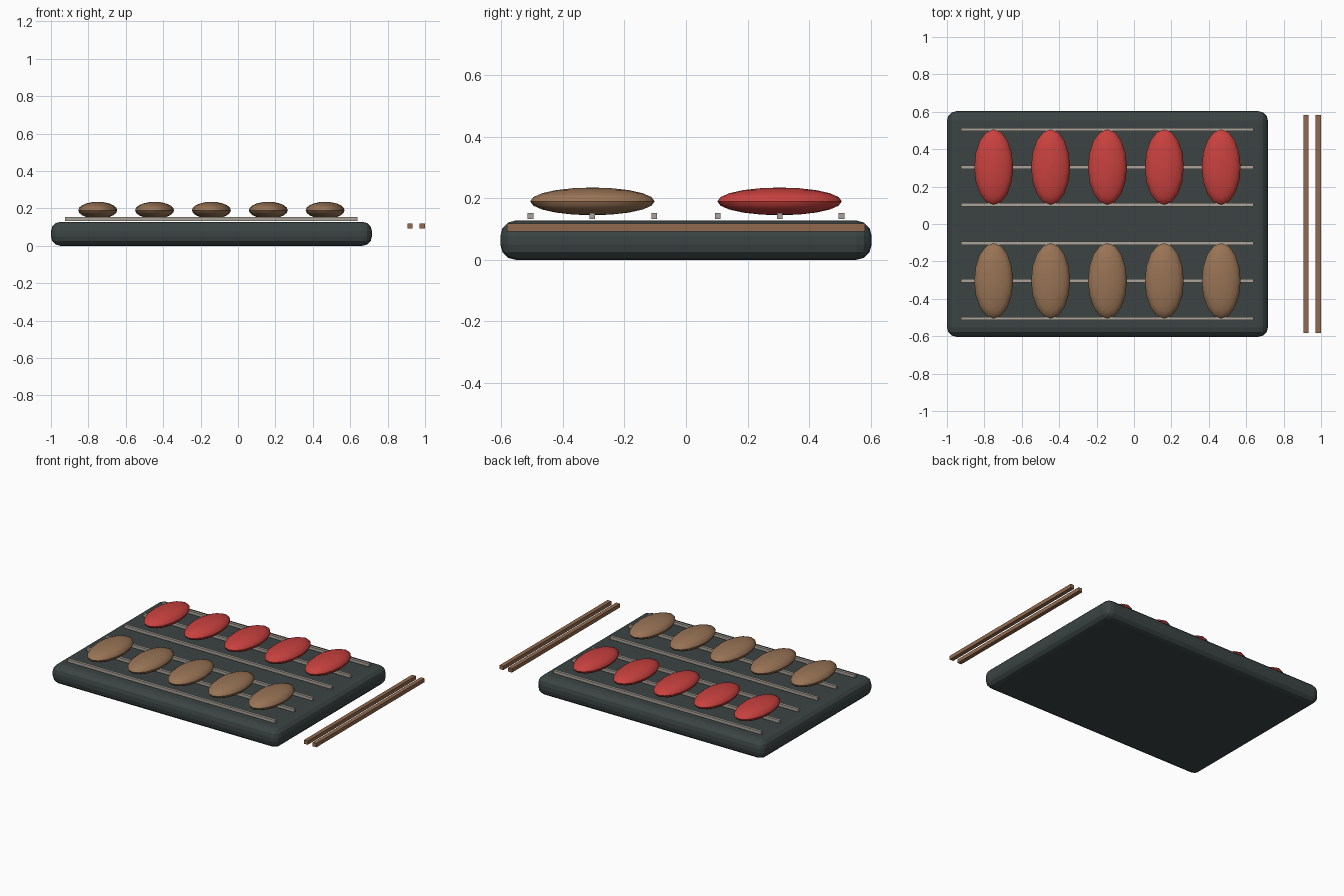
import bpy, math

if "Cube" in bpy.data.objects:
    bpy.data.objects.remove(bpy.data.objects["Cube"])

def material(name, hex_colour):
    rgb = [int(hex_colour[i:i + 2], 16) / 255 for i in (0, 2, 4)]
    lin = [c / 12.92 if c <= 0.04045 else ((c + 0.055) / 1.055) ** 2.4 for c in rgb]
    m = bpy.data.materials.new(name)
    m.diffuse_color = (*lin, 1)
    m.use_nodes = True
    m.node_tree.nodes["Principled BSDF"].inputs["Base Color"].default_value = m.diffuse_color
    return m

SLATE = material("dark_slate", "3C4444")
RED = material("red_fish", "C8413E")
TAN = material("tan_topping", "987355")
WOOD = material("chopstick_wood", "916A4E")
GREY = material("pale_grey", "ABA49A")

def finish(name, mat):
    ob = bpy.context.object
    ob.name = name
    ob.data.materials.append(mat)
    bpy.ops.object.transform_apply(location=False, rotation=False, scale=True)
    return ob

def box(name, mat, x, y, z):
    """Box from (min, max) ranges on each axis."""
    mid = [(a + b) / 2 for a, b in (x, y, z)]
    bpy.ops.mesh.primitive_cube_add(size=1, location=mid)
    bpy.context.object.scale = [b - a for a, b in (x, y, z)]
    return finish(name, mat)

# Serving board with rounded edges
board = box("board", SLATE, (-1.0, 0.716), (-0.603, 0.603), (0.0, 0.128))
bevel = board.modifiers.new("rounded_edges", "BEVEL")
bevel.width = 0.05
bevel.segments = 3

# Two rows of pieces, each above three thin rails
for row, side, mat in (("front", -1, TAN), ("back", 1, RED)):
    for i in range(3):
        y = side * (0.103 + 0.201 * i)
        box(f"{row}_rail_{i + 1}", GREY, (-0.925, 0.64), (y - 0.009, y + 0.009), (0.133, 0.153))
    for i in range(5):
        bpy.ops.mesh.primitive_uv_sphere_add(
            segments=16, ring_count=10, radius=1,
            location=(-0.75 + 0.304 * i, side * 0.304, 0.19))
        bpy.context.object.scale = (0.104, 0.202, 0.045)
        finish(f"{row}_piece_{i + 1}", mat)
        bpy.ops.object.shade_smooth_by_angle(angle=math.radians(40))

# Pair of chopsticks beside the board
for i, x in enumerate((0.92, 0.985)):
    box(f"chopstick_{i + 1}", WOOD, (x - 0.014, x + 0.014), (-0.582, 0.582), (0.092, 0.118))
